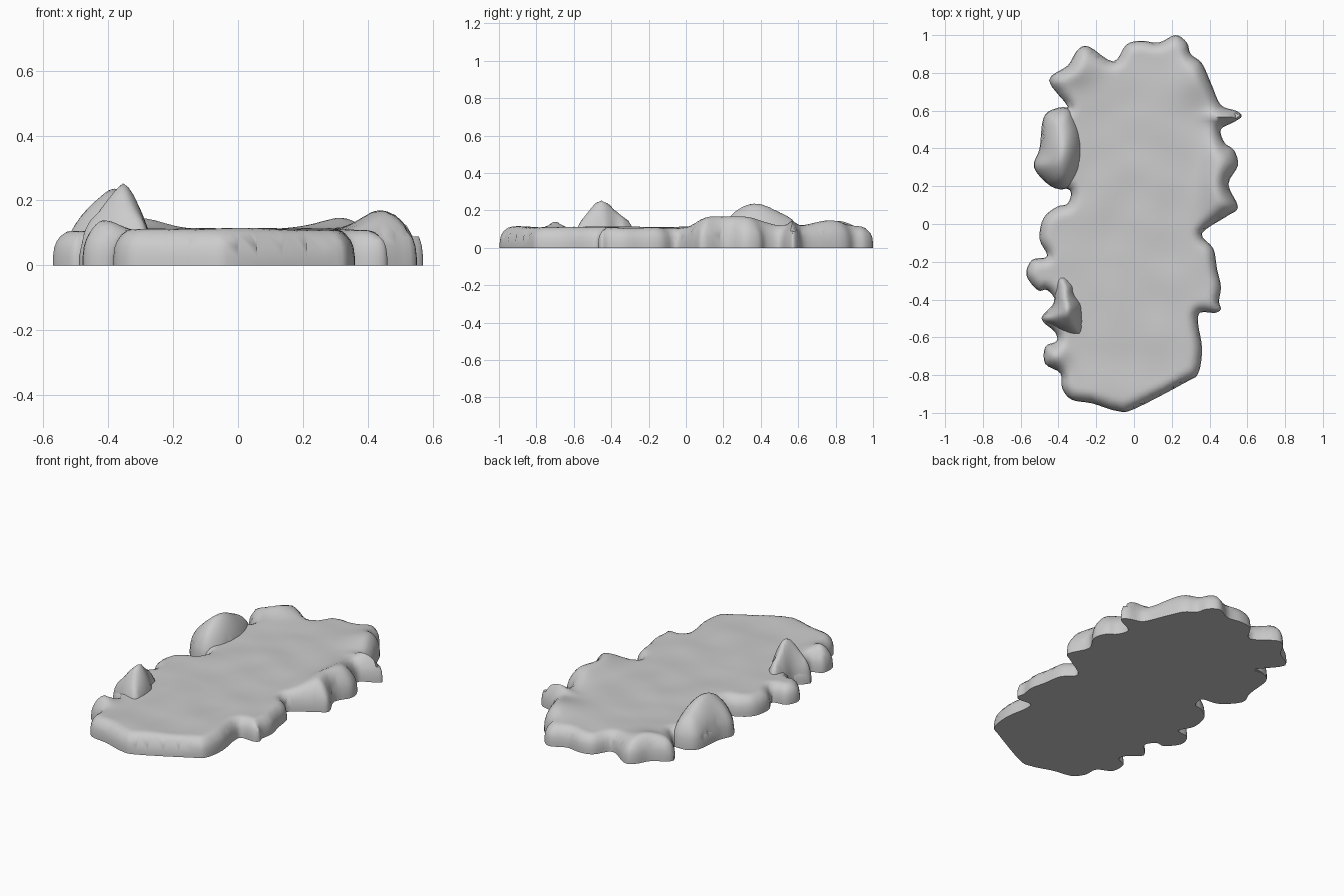
import bpy
import bmesh
import math
from mathutils import Vector, noise
from mathutils.geometry import delaunay_2d_cdt, intersect_point_line

cube = bpy.data.objects.get("Cube")
if cube:
    bpy.data.objects.remove(cube, do_unlink=True)

stone = bpy.data.materials.new("stone_grey")
stone.use_nodes = True
GREY = (0.6, 0.6, 0.6, 1)
stone.diffuse_color = GREY
stone.node_tree.nodes["Principled BSDF"].inputs["Base Color"].default_value = GREY


def smooth_loop(points, steps):
    """Closed Catmull-Rom curve through the points."""
    pts = [Vector(p) for p in points]
    n = len(pts)
    loop = []
    for i in range(n):
        a, b, c, d = (pts[(i + k) % n] for k in (-1, 0, 1, 2))
        for s in range(steps):
            t = s / steps
            loop.append(0.5 * (2 * b + (c - a) * t + (2 * a - 5 * b + 4 * c - d) * t * t
                               + (3 * b - a - 3 * c + d) * t ** 3))
    return loop


def edge_distance(p, loop):
    best = 9.0
    for i, b in enumerate(loop):
        a = loop[i - 1]
        ab = b - a
        t = max(0, min(1, (p - a).dot(ab) / max(ab.length_squared, 1e-9)))
        best = min(best, (p - a - ab * t).length_squared)
    return math.sqrt(best)


def inside(p, loop):
    hit = False
    for i, b in enumerate(loop):
        a = loop[i - 1]
        if (a.y > p.y) != (b.y > p.y) and p.x < (b.x - a.x) * (p.y - a.y) / (b.y - a.y) + a.x:
            hit = not hit
    return hit


def mound(name, outline, height, roundness, bumps, cell, base=0.0, wall=0.025, steps=4):
    """Rounded rock raised from an outline, with soft bumps on its top."""
    loop = smooth_loop(outline, steps)
    n = len(loop)
    pts = list(loop)
    # Close rows of points just inside the rim keep its rounding smooth
    for inset in (0.004, 0.012):
        for i in range(n):
            tangent = (loop[(i + 1) % n] - loop[i - 1]).normalized()
            p = loop[i] + Vector((tangent.y, -tangent.x)) * inset
            if inside(p, loop) and edge_distance(p, loop) > inset * 0.9:
                pts.append(p)
    xs, ys = [p.x for p in loop], [p.y for p in loop]
    for i in range(int((max(xs) - min(xs)) / cell) + 1):
        for j in range(int((max(ys) - min(ys)) / cell) + 1):
            p = Vector((min(xs) + (i + 0.5 * (j % 2)) * cell, min(ys) + j * cell))
            if inside(p, loop) and edge_distance(p, loop) > 0.018:
                pts.append(p)
    rim = [(i, (i + 1) % n) for i in range(n)]
    flat, _, tris, *_ = delaunay_2d_cdt(pts, rim, [], 1, 1e-5)

    bm = bmesh.new()
    verts = []
    for p in flat:
        h = height + 0.008 * noise.noise(Vector((p.x * 5, p.y * 5, height)))
        for x, y, sx, sy, rise in bumps:
            h += rise * math.exp(-((p.x - x) / sx) ** 2 - ((p.y - y) / sy) ** 2)
        t = min(1, edge_distance(p, loop) / (roundness * h))
        z = wall + (h - wall) * math.sqrt(max(0, 1 - (1 - t) ** 2))
        verts.append(bm.verts.new((p.x, p.y, z)))
    for tri in tris:
        bm.faces.new([verts[i] for i in tri])
    # Short side wall and flat underside
    border = [e for e in bm.edges if e.is_boundary]
    new = bmesh.ops.extrude_edge_only(bm, edges=border)["geom"]
    for v in (g for g in new if isinstance(g, bmesh.types.BMVert)):
        v.co.z = base
    bottom = [g for g in new if isinstance(g, bmesh.types.BMEdge) and g.is_boundary]
    bmesh.ops.contextual_create(bm, geom=bottom)
    bmesh.ops.delete(bm, geom=[v for v in bm.verts if not v.link_faces], context="VERTS")
    bmesh.ops.recalc_face_normals(bm, faces=bm.faces)
    mesh = bpy.data.meshes.new(name)
    bm.to_mesh(mesh)
    bm.free()
    mesh.materials.append(stone)
    obj = bpy.data.objects.new(name, mesh)
    bpy.context.collection.objects.link(obj)
    bpy.ops.object.select_all(action="DESELECT")
    obj.select_set(True)
    bpy.context.view_layer.objects.active = obj
    bpy.ops.object.shade_smooth_by_angle(angle=math.radians(60))
    return obj


# Slab rim, clockwise from the back: left side, front, right side
slab_rim = [
    (.22, 1), (.28, .96), (.3, .9), (.36, .85), (.41, .74), (.46, .63), (.54, .6), (.57, .57),
    (.53, .54), (.46, .5), (.48, .43), (.53, .39), (.55, .31), (.5, .21), (.55, .09), (.49, .04),
    (.36, -.05), (.42, -.13), (.44, -.24), (.46, -.33), (.45, -.41), (.46, -.45), (.43, -.47),
    (.35, -.47), (.34, -.53), (.36, -.66), (.34, -.79), (.27, -.84), (0, -.98), (-.09, -.99),
    (-.22, -.95), (-.33, -.93), (-.38, -.87), (-.39, -.79), (-.47, -.74), (-.47, -.65),
    (-.41, -.62), (-.42, -.57), (-.49, -.5), (-.42, -.41), (-.46, -.35), (-.51, -.35),
    (-.57, -.27), (-.54, -.19), (-.46, -.17), (-.5, -.08), (-.48, .03), (-.41, .09),
    (-.35, .11), (-.34, .18), (-.44, .2), (-.53, .3), (-.5, .4), (-.48, .56), (-.42, .61),
    (-.35, .62), (-.45, .76), (-.35, .84), (-.3, .92), (-.24, .94), (-.11, .86), (-.04, .95),
    (.04, .97), (.13, .96)]
slab_bumps = [
    (.46, .2, .1, .2, .065),       # left ridge
    (.44, .38, .07, .1, .02),
    (.5, .57, .1, .03, .05),       # left spike
    (.33, .78, .11, .14, .042),    # back left rise
    (-.32, .82, .12, .09, .04),    # back right rock
    (-.42, -.7, .07, .06, .035),   # front right knob
]
mound("slab", slab_rim, 0.11, 0.55, slab_bumps, 0.022)

# Tall boulder on the back right
mound("back_right_boulder",
      [(-.42, .61), (-.34, .61), (-.29, .52), (-.27, .4), (-.29, .27), (-.35, .19),
       (-.44, .2), (-.53, .3), (-.5, .4), (-.48, .56)],
      0.15, 0.55, [(-.37, .37, .11, .15, .09)], 0.02, base=0.004)

# Stacked rocks on the front right
mound("front_right_rock",
      [(-.37, -.27), (-.32, -.32), (-.31, -.37), (-.27, -.44), (-.27, -.58), (-.34, -.59),
       (-.42, -.55), (-.49, -.5), (-.43, -.43), (-.42, -.36), (-.41, -.29)],
      0.15, 0.4, [(-.355, -.44, .075, .09, .11)], 0.016, base=0.004)
